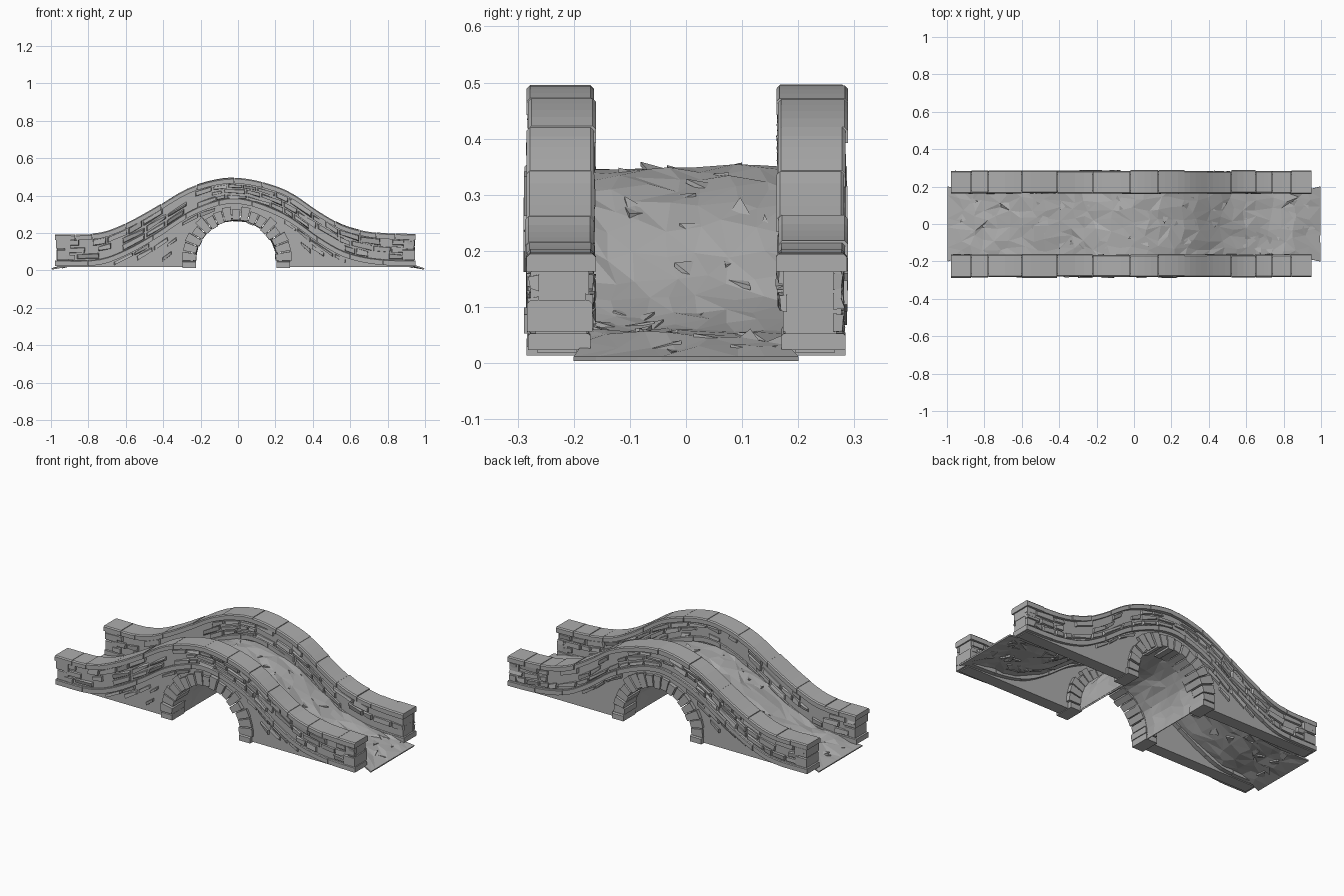
import bpy, bmesh, math, random
from mathutils import Vector

random.seed(7)
R = random.uniform
if "Cube" in bpy.data.objects:
    bpy.data.objects.remove(bpy.data.objects["Cube"])

stone_grey = bpy.data.materials.new("stone grey")
stone_grey.use_nodes = True
GREY = (0.42, 0.42, 0.42, 1)
stone_grey.diffuse_color = GREY
bsdf = stone_grey.node_tree.nodes["Principled BSDF"]
bsdf.inputs["Base Color"].default_value = GREY
bsdf.inputs["Roughness"].default_value = 0.9

# Parapet crest line as (x, z)
CREST = [(-1.1, .193), (-.975, .193), (-.74, .2), (-.6, .25), (-.44, .337), (-.28, .433),
         (-.15, .478), (-.02, .495), (.13, .472), (.28, .417), (.44, .31), (.57, .24),
         (.73, .203), (.95, .193), (1.1, .193)]
X0, X1 = -.975, .948
AX, AZ, AR = -.01, .05, .215      # arch centre and inner radius
BASE = .018


def top(x):
    """Smooth crest height through the profile points."""
    x = max(-.975, min(.949, x))
    i = max(k for k in range(1, len(CREST) - 2) if CREST[k][0] <= x)
    (xa, za), (xb, zb), (xc, zc), (xd, zd) = CREST[i - 1:i + 3]
    t = (x - xb) / (xc - xb)
    m0 = (zc - za) / (xc - xa) * (xc - xb)
    m1 = (zd - zb) / (xd - xb) * (xc - xb)
    return ((2*t**3 - 3*t*t + 1) * zb + (t**3 - 2*t*t + t) * m0
            + (3*t*t - 2*t**3) * zc + (t**3 - t*t) * m1)


def ledge(x):
    """Top of the string course."""
    return top(x) - .14 + .032 * math.exp(-((x + .02) / .25) ** 2)


def road_z(x):
    return top(x) - .147 - .04 * max(0, abs(x) - .85) / .15


def finish(bm, name):
    bmesh.ops.recalc_face_normals(bm, faces=bm.faces)
    me = bpy.data.meshes.new(name)
    bm.to_mesh(me)
    bm.free()
    me.materials.append(stone_grey)
    ob = bpy.data.objects.new(name, me)
    bpy.context.collection.objects.link(ob)
    return ob


def loft(bm, rings):
    """Closed solid through a list of equal-length rings."""
    rows = [[bm.verts.new(p) for p in r] for r in rings]
    n = len(rows[0])
    for a, b in zip(rows, rows[1:]):
        for i in range(n):
            bm.faces.new((a[i], a[(i + 1) % n], b[(i + 1) % n], b[i]))
    bm.faces.new(rows[0])
    bm.faces.new(rows[-1])


def strip(bm, xs, lo, hi, ya, yb, chamfer=0.0):
    """Block swept along x between two height curves."""
    rings = []
    for x in xs:
        l, h, c = lo(x), hi(x), chamfer
        if c:
            rings.append([(x, ya, l), (x, yb, l), (x, yb, h - c), (x, yb - math.copysign(c, yb - ya), h),
                          (x, ya + math.copysign(c, yb - ya), h), (x, ya, h - c)])
        else:
            rings.append([(x, ya, l), (x, yb, l), (x, yb, h), (x, ya, h)])
    loft(bm, rings)


def spread(a, b, n):
    return [a + (b - a) * i / n for i in range(n + 1)]


def stone(bm, corners, y_in, y_out):
    """Rough stone: four (x, z) corners, narrowed and tilted on the outer face."""
    cx, cz = (sum(c[k] for c in corners) / 4 for k in (0, 1))
    d = y_out - y_in
    back = [(x, y_in, z) for x, z in corners]
    front = [(cx + (x - cx) * R(.8, 1), y_in + d * R(.55, 1.05), cz + (z - cz) * R(.65, 1))
             for x, z in corners]
    loft(bm, [back, front])


def course(bm, lo, hi, y_in, y_out, chance, keep=lambda x, z: True):
    """Row of random-length stones following two curves."""
    x = X0 + R(.0, .06)
    while x < X1 - .03:
        e = min(x + R(.05, .13), X1)
        c = [(x + .003, lo(x) + R(0, .008)), (e - .003, lo(e) + R(0, .008)),
             (e - .003, hi(e) - R(0, .008)), (x + .003, hi(x) - R(0, .008))]
        if random.random() < chance and all(keep(*p) for p in c):
            stone(bm, c, y_in, y_out * R(.99, 1.004))
        x = e


def clear_of_arch(x, z):
    return z > BASE and math.hypot(x - AX, z - AZ) > AR + .075


SEAMS = [X0 - .005, -.87, -.78, -.6, -.41, -.22, -.02, .13, .27, .39, .52, .65, .74, .84, X1 + .002]

for s, side in ((-1, "front"), (1, "back")):
    # Lower wall with arched opening
    hole = AR + .03
    angles = spread(math.pi, 0, 16)
    stations = [(x, BASE) for x in spread(X0 + .01, AX - hole, 14)]
    stations += [(AX + hole * math.cos(a), AZ + hole * math.sin(a)) for a in angles]
    stations += [(x, BASE) for x in spread(AX + hole, X1 - .01, 14)]
    bm = bmesh.new()
    loft(bm, [[(x, s * .195, l), (x, s * .265, l), (x, s * .265, max(l + .004, ledge(x) - .02)),
               (x, s * .195, max(l + .004, ledge(x) - .02))] for x, l in stations])
    finish(bm, side + "_lower_wall")

    # Parapet core
    bm = bmesh.new()
    strip(bm, spread(X0 + .008, X1 - .008, 44), lambda x: ledge(x) - .02,
          lambda x: top(x) - .02, s * .176, s * .268)
    finish(bm, side + "_parapet_core")

    # String course in long slabs
    bm = bmesh.new()
    cuts = spread(X0 - .004, X1 + .002, 11)
    for a, b in zip(cuts, cuts[1:]):
        strip(bm, spread(a + .001, b - .001, 5), lambda x: max(BASE, ledge(x) - .03), ledge,
              s * .17, s * R(.281, .287), .004)
    finish(bm, side + "_string_course")

    # Coping slabs
    bm = bmesh.new()
    for a, b in zip(SEAMS, SEAMS[1:]):
        d = R(-.002, .002)
        strip(bm, spread(a + .001, b - .001, 4), lambda x: top(x) - .03, lambda x: top(x) + d,
              s * R(.16, .166), s * R(.281, .289), .006)
    finish(bm, side + "_coping")

    # Parapet stones on both faces
    bm = bmesh.new()
    for k in range(3):
        lo = lambda x, k=k: ledge(x) + (top(x) - .03 - ledge(x)) * k / 3
        hi = lambda x, k=k: ledge(x) + (top(x) - .03 - ledge(x)) * (k + 1) / 3
        course(bm, lo, hi, s * .262, s * .284, .8)
        course(bm, lo, hi, s * .18, s * .162, .7)
    finish(bm, side + "_parapet_stones")

    # Squared stones closing the parapet ends
    bm = bmesh.new()
    for a, b in ((X0, X0 + .08), (X1 - .07, X1)):
        for z0, z1 in ((.056, .112), (.116, .168)):
            j = R(0, .008)
            strip(bm, [a + j, b - j], lambda x: z0, lambda x: z1,
                  s * (.166 + j), s * (.284 - j), .006)
    finish(bm, side + "_end_stones")

    # Scattered stones on the lower wall
    bm = bmesh.new()
    for k, chance in enumerate((.75, .5, .4, .25, .2)):
        course(bm, lambda x: ledge(x) - .058 - .03 * k, lambda x: ledge(x) - .031 - .03 * k,
               s * .26, s * .281, chance, clear_of_arch)
    finish(bm, side + "_wall_stones")

    # Arch ring stones, with one upright stone at each foot
    bm = bmesh.new()
    cuts = spread(0, math.pi, 17)
    for a, b in zip(cuts, cuts[1:]):
        ri, ro, g = AR + R(-.006, .006), AR + R(.06, .085), .012
        pts = [(AX + r * math.cos(t), AZ + r * math.sin(t))
               for r, t in ((ri, a + g), (ro, a + g), (ro, b - g), (ri, b - g))]
        y = R(.278, .29)
        loft(bm, [[(x, s * .17, z) for x, z in pts], [(x, s * (y - .008), z) for x, z in pts],
                  [(AX + (x - AX) * 1.01, s * y, z) for x, z in pts]])
    for d in (-1, 1):
        strip(bm, sorted((AX + d * AR, AX + d * (AR + .072))), lambda x: BASE - .004,
              lambda x: AZ, s * .17, s * .284, .006)
    finish(bm, side + "_arch_ring")


def sheet(name, nu, nv, point, thickness):
    """Rough faceted sheet from a jittered grid."""
    bm = bmesh.new()
    g = [[bm.verts.new(point(i / nu, j / nv)) for j in range(nv + 1)] for i in range(nu + 1)]
    for i in range(nu):
        for j in range(nv):
            q = (g[i][j], g[i + 1][j], g[i + 1][j + 1], g[i][j + 1])
            k = random.randint(0, 1)
            bm.faces.new((q[k], q[k + 1], q[k + 2]))
            bm.faces.new((q[k], q[k + 2], q[(k + 3) % 4]))
    ob = finish(bm, name)
    mod = ob.modifiers.new("thickness", "SOLIDIFY")
    mod.thickness = thickness
    mod.offset = 0


# Road deck, widening at both feet
def road_point(u, v):
    edge = u in (0, 1)
    x = -.995 + 1.99 * u + (0 if edge else R(-.02, .02))
    half = .182 + .02 * max(0, abs(x) - .94) / .06
    y = (v * 2 - 1) * half + (R(-.018, .018) if 0 < v < 1 else 0)
    return (x, y, .008 if edge else max(.012, road_z(x) + R(-.008, .007)))


sheet("road_deck", 30, 7, road_point, .008)


# Arch vault under the road
def vault_point(u, v):
    y = (v * 2 - 1) * .2
    t = u * 1.2 - .1
    if t < 0 or t > 1:
        return (AX + (AR + .008) * (-1 if t < 0 else 1), y, BASE)
    r = AR + .008 + R(-.006, .006)
    return (AX - r * math.cos(math.pi * t), y + (R(-.02, .02) if 0 < v < 1 else 0),
            AZ + r * math.sin(math.pi * t))


sheet("arch_vault", 18, 5, vault_point, .008)

# Loose paving shards half sunk in the road
bm = bmesh.new()
for i in range(60):
    x, y, a = R(-.93, .93), R(-.14, .14), R(0, 6.28)
    slope = (road_z(x + .02) - road_z(x - .02)) / .04
    ring = []
    for k, r in enumerate((R(.03, .06), R(.015, .03), R(.03, .05))):
        dx, dy = r * math.cos(a + k * 2.1), r * math.sin(a + k * 2.1)
        px, py = x + dx, max(-.165, min(.165, y + dy))
        ring.append(Vector((px, py, road_z(x) + slope * dx + (R(.006, .013) if k == 0 else -.004))))
    loft(bm, [[p - Vector((0, 0, .008)) for p in ring], ring])
finish(bm, "paving_shards")
